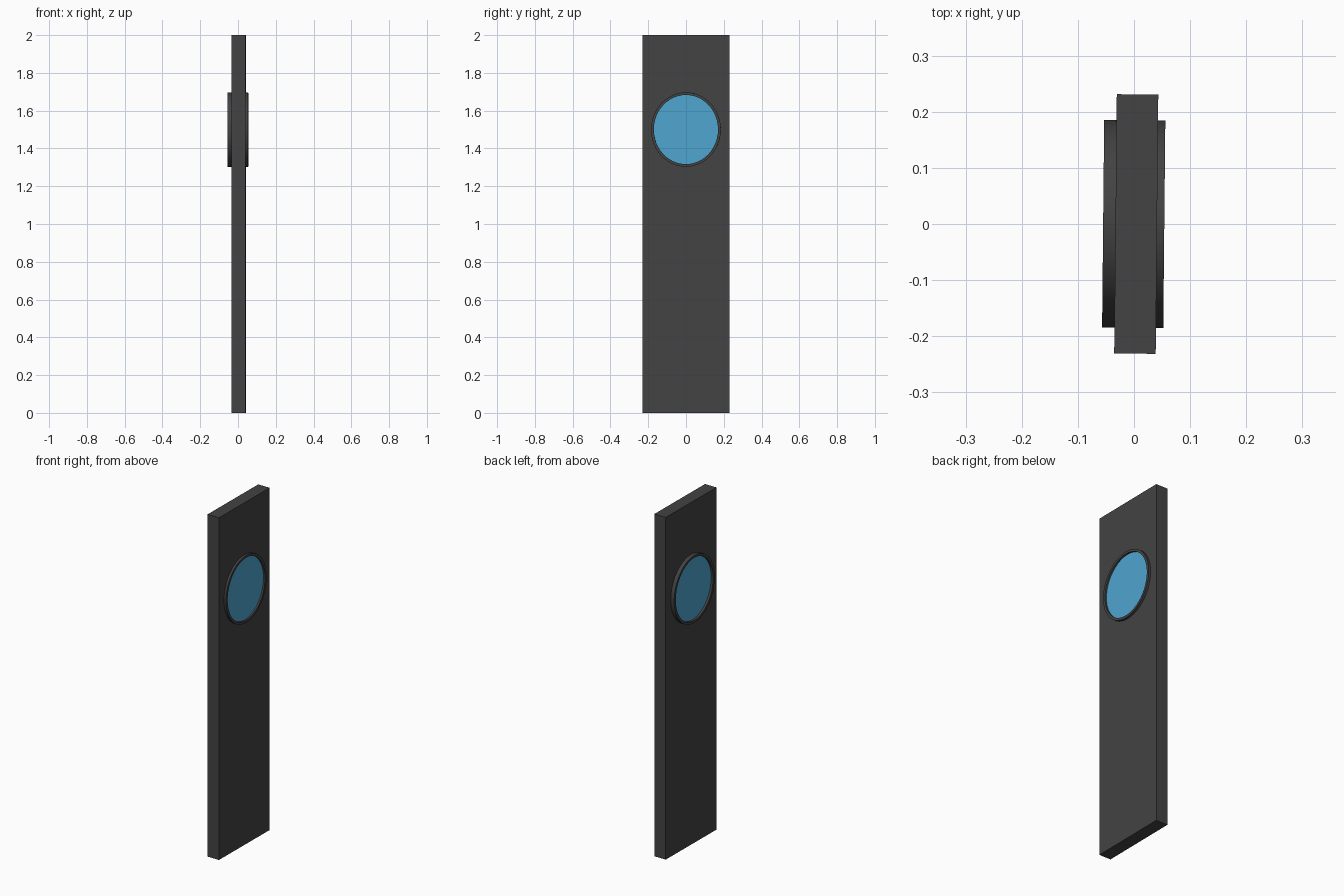
import bpy, bmesh, math

if "Cube" in bpy.data.objects:
    bpy.data.objects.remove(bpy.data.objects["Cube"])

TILT = -0.01          # the whole door is turned very slightly about z
CZ, SEG = 1.5, 48     # porthole centre height and roundness


def material(name, rgb):
    m = bpy.data.materials.new(name)
    m.diffuse_color = (*rgb, 1)
    m.use_nodes = True
    m.node_tree.nodes["Principled BSDF"].inputs["Base Color"].default_value = m.diffuse_color
    return m


dark = material("dark grey", (0.056, 0.056, 0.056))
blue = material("glass blue", (0.080, 0.38, 0.64))


def finish(name, bm, mat, smooth=False):
    bmesh.ops.recalc_face_normals(bm, faces=bm.faces)
    me = bpy.data.meshes.new(name)
    bm.to_mesh(me)
    bm.free()
    me.materials.append(mat)
    ob = bpy.data.objects.new(name, me)
    bpy.context.collection.objects.link(ob)
    ob.rotation_euler.z = TILT
    if smooth:
        bpy.context.view_layer.objects.active = ob
        ob.select_set(True)
        bpy.ops.object.shade_smooth_by_angle(angle=math.radians(35))
        ob.select_set(False)
    return ob


def loop(bm, x, ry, rz):
    return [bm.verts.new((x, ry * math.cos(a), CZ + rz * math.sin(a)))
            for a in (2 * math.pi * i / SEG for i in range(SEG))]


def bridge(bm, a, b):
    for i in range(SEG):
        j = (i + 1) % SEG
        bm.faces.new((a[i], a[j], b[j], b[i]))


def disc(name, x0, x1, ry, rz, mat):
    bm = bmesh.new()
    a, b = loop(bm, x0, ry, rz), loop(bm, x1, ry, rz)
    bridge(bm, a, b)
    bm.faces.new(a)
    bm.faces.new(b)
    return finish(name, bm, mat, True)


# Door slab with a porthole opening
bm = bmesh.new()
bmesh.ops.create_cube(bm, size=1)
for v in bm.verts:
    v.co = (v.co.x * 0.074 + 0.004, v.co.y * 0.462, v.co.z * 2 + 1)
slab = finish("door_slab", bm, dark)
cutter = disc("porthole_cutter", -0.2, 0.2, 0.178, 0.190, dark)
cutter.hide_render = True
cutter.hide_viewport = True
cut = slab.modifiers.new("porthole", "BOOLEAN")
cut.object = cutter
cut.solver = "EXACT"

# Porthole frame: rectangular section swept around the opening
bm = bmesh.new()
rings = [loop(bm, x, ry, rz) for x, ry, rz in (
    (-0.055, 0.185, 0.197), (0.054, 0.185, 0.197),
    (0.054, 0.170, 0.183), (-0.055, 0.170, 0.183))]
for i in range(4):
    bridge(bm, rings[i], rings[(i + 1) % 4])
finish("window_frame", bm, dark, True)

# Glass pane, slightly recessed in the frame
disc("window_glass", -0.042, 0.044, 0.171, 0.184, blue)
